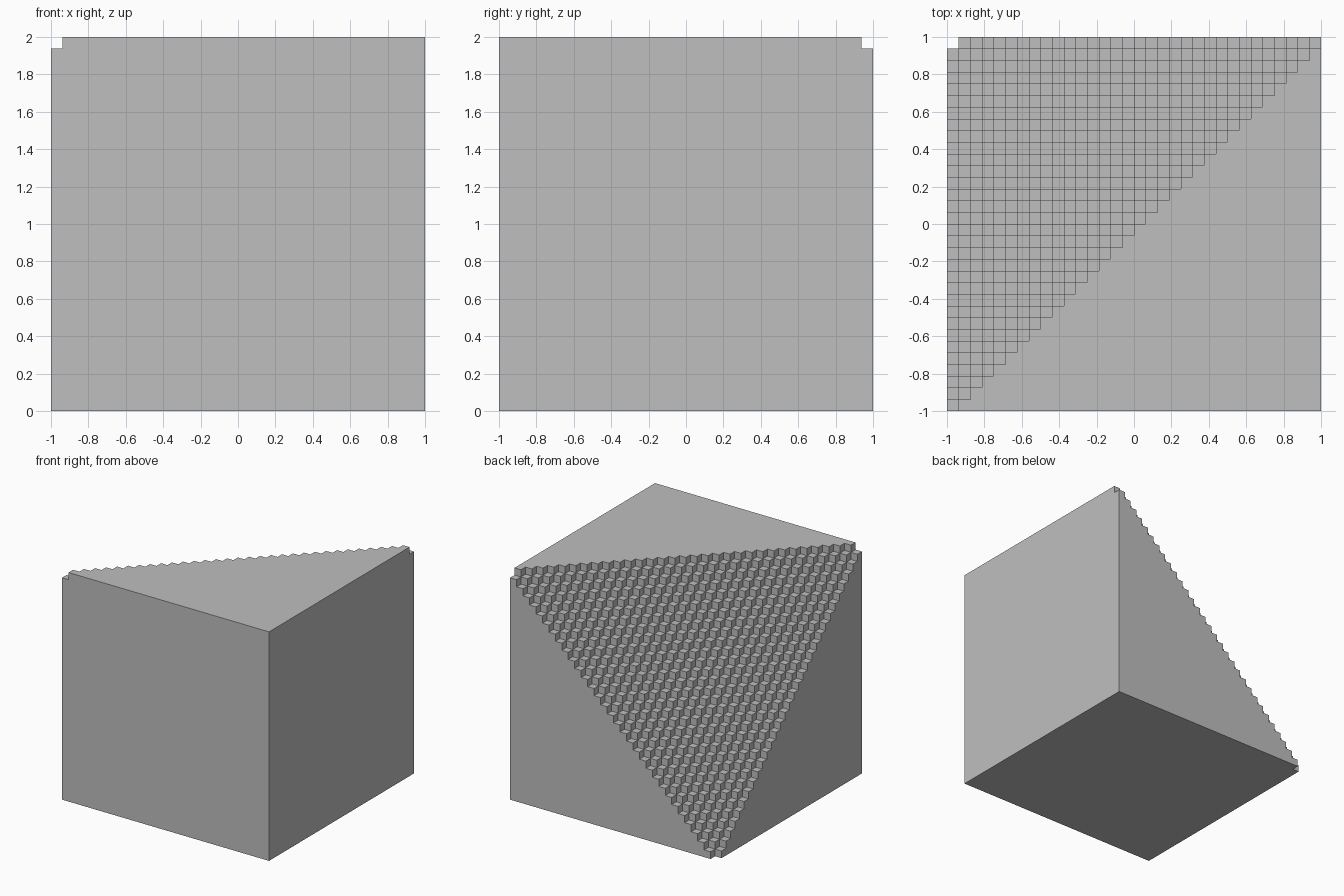
import bpy
import bmesh

N = 32            # steps along each edge
S = 2.0 / N       # size of one step

cube = bpy.data.objects.get("Cube")
if cube:
    bpy.data.objects.remove(cube, do_unlink=True)

# One plain grey for the whole block
grey = bpy.data.materials.new("plain grey")
grey.use_nodes = True
colour = (0.52, 0.52, 0.52, 1.0)
grey.diffuse_color = colour
grey.node_tree.nodes["Principled BSDF"].inputs["Base Color"].default_value = colour

bm = bmesh.new()
verts = {}


def vert(p, q, r, axis):
    """Shared vertex; p, q, r count steps from the cut corner, r along axis."""
    c = [0, 0, 0]
    c[axis], c[(axis + 1) % 3], c[(axis + 2) % 3] = r, p, q
    key = tuple(c)
    if key not in verts:
        verts[key] = bm.verts.new((-1 + c[0] * S, 1 - c[1] * S, 2 - c[2] * S))
    return verts[key]


def face(points, r, axis):
    bm.faces.new([vert(p, q, r, axis) for p, q in points])


# The block is the same along all three axes seen from the cut corner
for axis in range(3):
    # Full outer side, notched by one step at its corner
    face([(1, 0), (N, 0), (N, N), (0, N), (0, 1), (1, 1)], N, axis)

    # Cut outer side, a triangle with a stepped diagonal
    stairs = [(N, N), (N, 1)]
    for k in range(1, N):
        stairs += [(N - k, k), (N - k, k + 1)]
    face(stairs, 0, axis)

    # Small square treads of the stepped diagonal cut
    for p in range(N):
        for q in range(N - p):
            if p + q > 0:
                face([(p, q), (p + 1, q), (p + 1, q + 1), (p, q + 1)],
                     N - p - q, axis)

bmesh.ops.recalc_face_normals(bm, faces=bm.faces[:])
mesh = bpy.data.meshes.new("stepped_block")
bm.to_mesh(mesh)
bm.free()
mesh.materials.append(grey)
block = bpy.data.objects.new("stepped_block", mesh)
bpy.context.collection.objects.link(block)
